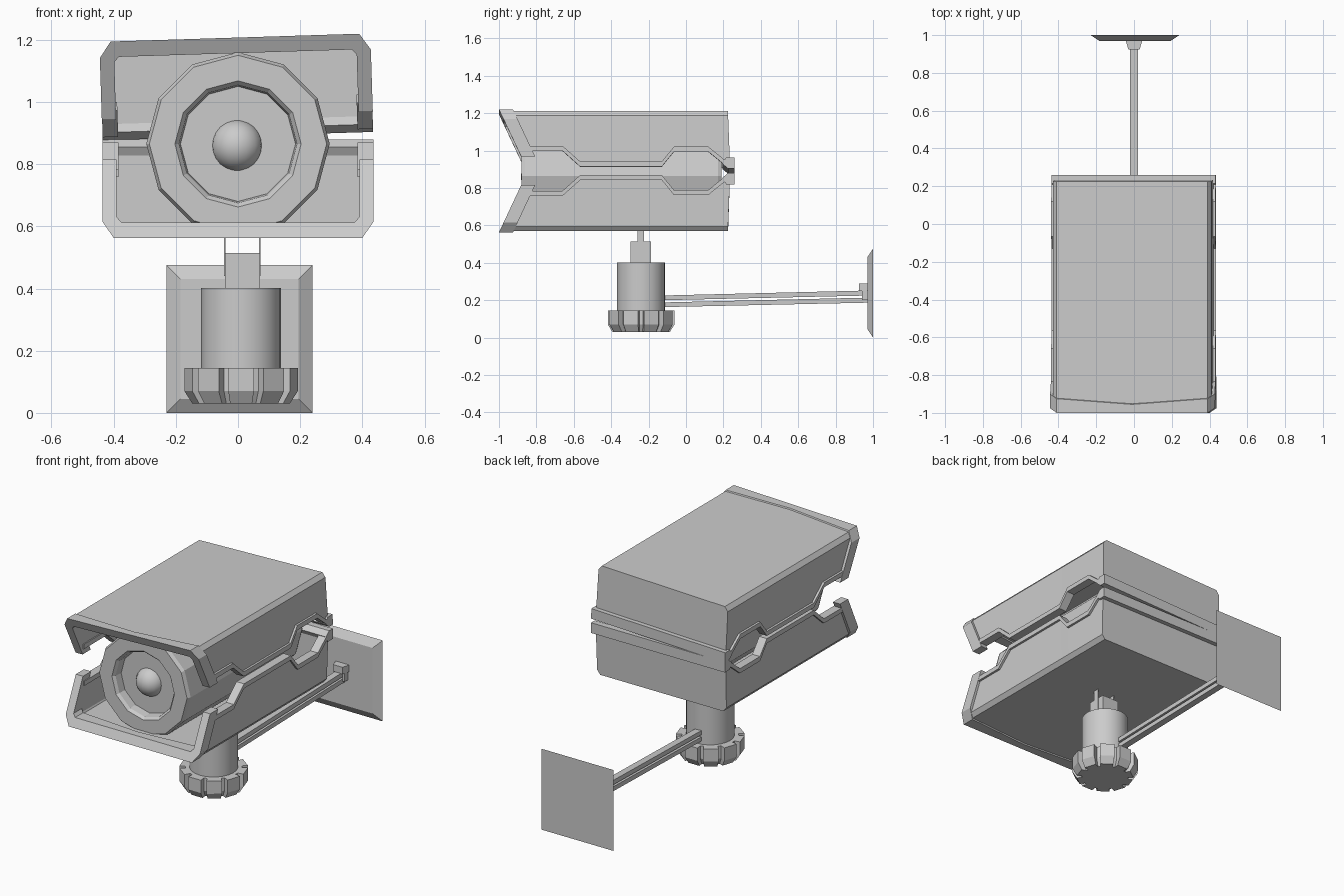
import bpy, bmesh, math
from mathutils import Matrix, Vector

if "Cube" in bpy.data.objects:
    bpy.data.objects.remove(bpy.data.objects["Cube"])

UPPER = (Matrix.Translation((0, 0, 0.885)) @ Matrix.Rotation(math.radians(-1.8), 4, 'Y')
         @ Matrix.Translation((0, 0, -0.885)))
LOWER = Matrix.Translation((0, 0, 1.77)) @ Matrix.Diagonal((1, 1, -1, 1))


def loft(name, rings, mat=None, closed=True, caps=(True, True)):
    """Skin a list of equal-length point rings."""
    bm = bmesh.new()
    rs = [[bm.verts.new(p) for p in r] for r in rings]
    n = len(rs[0])
    for a, b in zip(rs, rs[1:]):
        for i in range(n if closed else n - 1):
            j = (i + 1) % n
            bm.faces.new((a[i], a[j], b[j], b[i]))
    if caps[0]:
        bm.faces.new(rs[0][::-1])
    if caps[1]:
        bm.faces.new(rs[-1])
    if closed:
        bmesh.ops.recalc_face_normals(bm, faces=bm.faces)
    if mat is not None:
        bmesh.ops.transform(bm, matrix=mat, verts=bm.verts)
        if mat.determinant() < 0:
            bmesh.ops.reverse_faces(bm, faces=bm.faces)
    me = bpy.data.meshes.new(name)
    bm.to_mesh(me)
    bm.free()
    ob = bpy.data.objects.new(name, me)
    bpy.context.collection.objects.link(ob)
    return ob


def box(name, x, y, z, mat=None):
    return loft(name, [[(x[0], y[0], h), (x[1], y[0], h), (x[1], y[1], h), (x[0], y[1], h)]
                       for h in z], mat)


def circle(r, n, f, phase=0):
    return [f(r * math.cos(phase + math.tau * i / n), r * math.sin(phase + math.tau * i / n))
            for i in range(n)]


def smooth(ob, angle=30):
    bpy.ops.object.select_all(action='DESELECT')
    ob.select_set(True)
    bpy.context.view_layer.objects.active = ob
    bpy.ops.object.shade_smooth_by_angle(angle=math.radians(angle))


# Stepped lower edge of the housing side (y, z)
EDGE = [(-0.875, 0.985), (-0.66, 0.985), (-0.565, 0.90), (-0.13, 0.90),
        (-0.065, 0.98), (0.12, 0.98), (0.20, 0.915), (0.235, 0.90)]


def half_housing(label, mat):
    # Hollow shell with a closed back
    rings = []
    for i, (y, z) in enumerate(EDGE):
        yt = -0.965 if i == 0 else min(y, 0.225)
        half = [(0.422, y, z + 0.015), (0.42, yt, 1.175), (0.40, yt, 1.2)]
        rings.append(half + [(-x, v, h) for x, v, h in half[::-1]])
    shell = loft(label + "_shell", rings, mat, closed=False, caps=(False, True))
    top = mat.to_3x3() @ Vector((0, 0, 1))
    if max(shell.data.polygons, key=lambda p: p.area * abs(p.normal.dot(top))).normal.dot(top) < 0:
        shell.data.flip_normals()
    mod = shell.modifiers.new("wall", 'SOLIDIFY')
    mod.thickness = 0.03
    mod.offset = -1

    # Raised lip along the stepped edges and round the back
    for side, s in (("right", 1), ("left", -1)):
        outline = EDGE + [(y, z + 0.027) for y, z in EDGE[::-1]]
        loft(f"{label}_lip_{side}", [[(s * x, y, z) for y, z in outline] for x in (0.385, 0.435)], mat)
    loft(label + "_lip_back", [[(x, y, z) for y, z in
         ((0.195, 0.915), (0.225, 0.89), (0.26, 0.89), (0.26, 0.95), (0.215, 0.95))]
         for x in (-0.435, 0.435)], mat)

    # Raked U-shaped front rim
    right = [(0.436, 0.955), (0.436, 1.155), (0.40, 1.207)]
    inner = [(0.375, 1.157), (0.39, 1.14), (0.39, 0.955)]
    u = (right + [(0, 1.207)] + [(-x, z) for x, z in right[::-1]]
         + [(-x, z) for x, z in inner[::-1]] + [(0, 1.157)] + inner)
    front = [(x, -1 + (1.207 - z) * 0.47, z) for x, z in u]
    back = [(x, y + (0.045 if x == 0 else 0.075), z) for x, y, z in front]
    loft(label + "_front_rim", [front, back], mat)


half_housing("upper", UPPER)
half_housing("lower", LOWER)

# Twelve-sided camera barrel with recessed front
barrel = [(0.285, 0.19), (0.295, 0.17), (0.295, -0.86), (0.285, -0.88), (0.203, -0.88),
          (0.19, -0.865), (0.185, -0.82)]
loft("camera_barrel", [circle(r, 12, lambda a, b, y=y: (a, y, 0.865 + b)) for r, y in barrel])

# Lens ball
bpy.ops.mesh.primitive_uv_sphere_add(segments=16, ring_count=12, radius=0.083,
                                     location=(-0.003, -0.80, 0.86))
bpy.context.object.name = "lens"
smooth(bpy.context.object, 60)

# Mounting post, neck block and side tabs
CX, CY = 0.01, -0.24
post = loft("mount_post", [circle(0.129, 24, lambda a, b, z=z: (CX + a, CY + b, z))
                           for z in (0.12, 0.402)])
smooth(post)
box("neck_block", (-0.042, 0.07), (-0.297, -0.187), (0.40, 0.515))
for side, x in (("left", -0.045), ("right", 0.068)):
    box("neck_tab_" + side, (x, x + 0.005), (-0.26, -0.225), (0.44, 0.575))

# Toothed knob, tapered at the bottom
TEETH = 10


def gear(scale, z):
    pts = []
    for i in range(TEETH):
        for off, r in ((-0.5, 0.15), (-0.36, 0.183), (0.36, 0.183), (0.5, 0.15)):
            w = off if r > 0.16 else off * 0.8
            a = math.tau * (i + 0.5 + w) / TEETH
            pts.append((CX + r * scale * math.cos(a), CY + r * scale * math.sin(a), z))
    return pts


loft("adjust_knob", [gear(0.86, 0.03), gear(1, 0.07), gear(1, 0.145)])

# Twin support rails running back to the wall
for name, z0, z1 in (("upper_rail", 0.20, 0.225), ("lower_rail", 0.163, 0.187)):
    loft(name, [[(-0.02, y, z), (0.02, y, z), (0.02, y, z + h), (-0.02, y, z + h)]
                for y, z, h in ((-0.13, z0, 0.025), (0.975, z1, 0.027))])

# Wall brackets
loft("bracket_top", [[(-w, y, 0.25), (w, y, 0.25), (w, y, 0.29), (-w, y, 0.29)]
                     for w, y in ((0.03, 0.925), (0.045, 0.975))])
for side, s in (("left", -1), ("right", 1)):
    box("bracket_cheek_" + side, sorted((s * 0.02, s * 0.035)), (0.94, 0.975), (0.2, 0.25))

# Bevelled wall plate
loft("wall_plate", [[(a, y, c), (b, y, c), (b, y, d), (a, y, d)] for a, b, c, d, y in
                    ((-0.23, 0.24, 0, 0.475, 1.0), (-0.185, 0.195, 0.045, 0.43, 0.97))])
